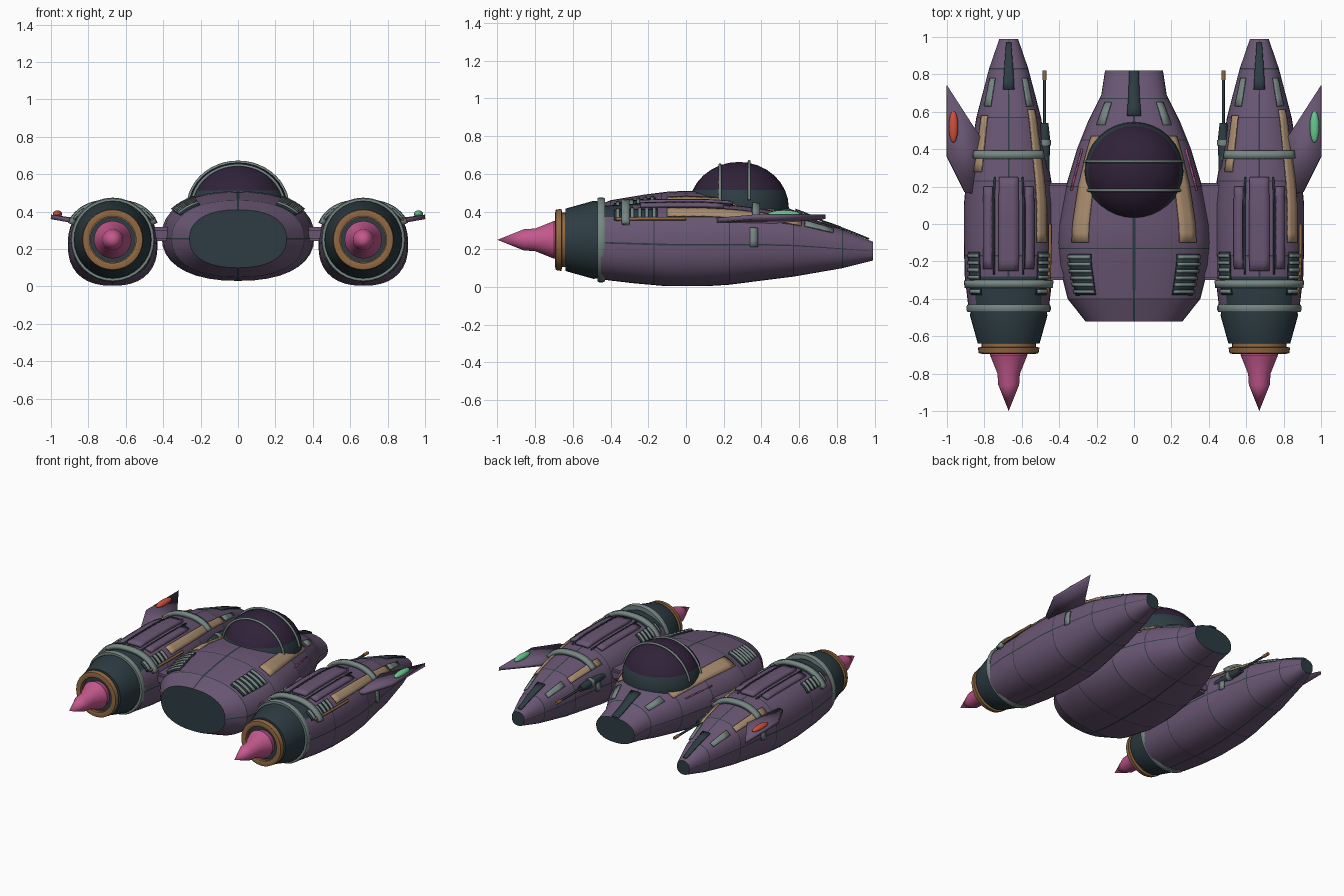
import bpy, bmesh, math
from math import sin, cos, pi, radians

cube = bpy.data.objects.get("Cube")
if cube:
    bpy.data.objects.remove(cube, do_unlink=True)


def material(name, r, g, b):
    m = bpy.data.materials.new(name)
    m.use_nodes = True
    m.diffuse_color = (r, g, b, 1)
    bsdf = next(n for n in m.node_tree.nodes if n.type == 'BSDF_PRINCIPLED')
    bsdf.inputs["Base Color"].default_value = (r, g, b, 1)
    bsdf.inputs["Roughness"].default_value = 0.7
    return m


PURPLE = material("purple_hull", .14, .092, .17)
SLATE = material("dark_slate", .026, .045, .055)
GREY = material("grey_green", .18, .24, .23)
TAN = material("tan_panel", .40, .27, .16)
COPPER = material("copper", .28, .14, .055)
PINK = material("pink_flame", .55, .10, .27)
GLASS = material("dark_glass", .03, .016, .042)
RED = material("red_light", .62, .08, .045)
GREEN = material("green_light", .14, .58, .28)


def finish(name, bm, mats, angle=35):
    bmesh.ops.recalc_face_normals(bm, faces=bm.faces)
    me = bpy.data.meshes.new(name)
    bm.to_mesh(me)
    bm.free()
    ob = bpy.data.objects.new(name, me)
    bpy.context.collection.objects.link(ob)
    for m in mats:
        me.materials.append(m)
    bpy.ops.object.select_all(action='DESELECT')
    bpy.context.view_layer.objects.active = ob
    ob.select_set(True)
    bpy.ops.object.shade_smooth_by_angle(angle=radians(angle))
    return ob


def section(body, y, t, lift=0.0):
    """Point on a hull at length y and angle t from straight up."""
    st = body["stations"]
    a, b = next(((p, q) for p, q in zip(st, st[1:]) if y <= q[0]), st[-2:])
    k = (y - a[0]) / (b[0] - a[0])
    w, lo, hi = (a[i] + (b[i] - a[i]) * k for i in (1, 2, 3))
    e = 2 / body["power"]
    px = math.copysign(abs(sin(t)) ** e, sin(t)) * (w + lift)
    pz = math.copysign(abs(cos(t)) ** e, cos(t)) * ((hi - lo) / 2 + lift)
    return (body["x"] + px, y, (hi + lo) / 2 + pz)


def hull(name, body, seams, dark_rule):
    """Lofted hull with narrow dark strips as panel seams."""
    d = .01
    quarters = [i * pi / 2 for i in range(4)]
    angles = sorted([i * pi / 18 for i in range(36) if i % 9] + [q + s for q in quarters for s in (-d, d)])
    ys = sorted({s[0] for s in body["stations"]} | {y + s for y in seams for s in (-.003, .003)})
    bm = bmesh.new()
    rings = [[bm.verts.new(section(body, y, t)) for t in angles] for y in ys]
    n = len(angles)
    for i in range(len(ys) - 1):
        for j in range(n):
            k = (j + 1) % n
            f = bm.faces.new((rings[i][j], rings[i][k], rings[i + 1][k], rings[i + 1][j]))
            thin = (angles[k] - angles[j]) % (2 * pi) < 3 * d
            f.material_index = int(thin or ys[i + 1] - ys[i] < .008 or dark_rule(f.calc_center_median()))
    for ring in (rings[0], rings[-1]):
        bm.faces.new(ring).material_index = 1
    return finish(name, bm, [PURPLE, SLATE], 20)


def plate(name, body, y0, y1, a0, a1, mat, lift=.005, thick=.009):
    """Thin panel that follows a hull between two lengths and two angles."""
    ny, na = max(1, round((y1 - y0) / .05)), max(1, round(abs(a1 - a0) / 6))
    bm = bmesh.new()
    grid = [[bm.verts.new(section(body, y0 + (y1 - y0) * i / ny, radians(a0 + (a1 - a0) * j / na), lift))
             for j in range(na + 1)] for i in range(ny + 1)]
    for i in range(ny):
        for j in range(na):
            bm.faces.new((grid[i][j], grid[i][j + 1], grid[i + 1][j + 1], grid[i + 1][j]))
    ob = finish(name, bm, [mat])
    mod = ob.modifiers.new("thickness", 'SOLIDIFY')
    mod.thickness, mod.offset = thick, 0


def lathe(name, profile, x, z, mat, closed=False, segs=32):
    """Round part turned about a line along y; profile is (y, radius)."""
    bm = bmesh.new()
    pts = profile + profile[:1] if closed else profile
    rings = [[bm.verts.new((x + r * sin(2 * pi * j / segs), y, z + r * cos(2 * pi * j / segs)))
              for j in range(segs)] for y, r in pts]
    for a, b in zip(rings, rings[1:]):
        for j in range(segs):
            bm.faces.new((a[j], a[(j + 1) % segs], b[(j + 1) % segs], b[j]))
    bmesh.ops.remove_doubles(bm, verts=bm.verts, dist=1e-5)
    return finish(name, bm, [mat])


def tube(name, pts, radius, mat):
    cu = bpy.data.curves.new(name, 'CURVE')
    cu.dimensions, cu.bevel_depth, cu.bevel_resolution, cu.use_fill_caps = '3D', radius, 2, True
    sp = cu.splines.new('POLY')
    sp.points.add(len(pts) - 1)
    for p, co in zip(sp.points, pts):
        p.co = (*co, 1)
    cu.materials.append(mat)
    bpy.context.collection.objects.link(bpy.data.objects.new(name, cu))


def ellipsoid(name, centre, size, mats, rule=lambda c: 0):
    bm = bmesh.new()
    bmesh.ops.create_uvsphere(bm, u_segments=32, v_segments=16, radius=1)
    bmesh.ops.scale(bm, vec=size, verts=bm.verts)
    bmesh.ops.translate(bm, vec=centre, verts=bm.verts)
    for f in bm.faces:
        f.material_index = rule(f.calc_center_median())
    finish(name, bm, mats)


def vents(name, body, y0, y1, a0, a1, count):
    plate(name + "_bed", body, y0, y1, a0, a1, SLATE, .004)
    step = (y1 - y0) / count
    for i in range(count):
        y = y0 + step * (i + .25)
        plate(f"{name}_slat_{i + 1}", body, y, y + step * .5, a0, a1, GREY, .013, .012)


# Central fuselage
fuselage = dict(x=0, power=2.3, stations=[
    (-.52, .26, .10, .41), (-.40, .355, .05, .46), (-.22, .40, .03, .49), (-.1, .408, .03, .505),
    (0, .402, .03, .51), (.2, .365, .035, .50), (.4, .305, .06, .46), (.55, .245, .08, .415),
    (.67, .185, .10, .37), (.69, .175, .105, .355), (.82, .155, .13, .31)])
hull("fuselage", fuselage, [-.4, -.13, .2, .45, .67], lambda c: False)
plate("tail_spine", fuselage, .58, .82, -7, 7, SLATE, .007)
for side, label in ((1, "left"), (-1, "right")):
    plate(label + "_fuselage_panel", fuselage, -.1, .47, side * 33, side * 51, TAN)
    plate(label + "_pink_stripe", fuselage, .18, .40, side * 61, side * 63, PINK)
    plate(label + "_tail_panel", fuselage, .53, .65, side * 34, side * 48, GREY)
    vents(label + "_fuselage_vent", fuselage, -.38, -.16, side * 31, side * 56, 6)

# Canopy dome and its hoops
ellipsoid("canopy", (0, .28, .42), (.265, .265, .243), [SLATE, GLASS], lambda c: int(c.z > .514))
for i, (y, r) in enumerate(((.18, .24), (.335, .258))):
    tube(f"canopy_hoop_{i + 1}", [(r * 1.04 * cos(radians(a)), y, .42 + r * .95 * sin(radians(a)))
                                  for a in range(10, 171, 8)], .008, GREY)

# Engine pods
POD_STATIONS = [(-.45, .215, .04, .43), (-.28, .235, .02, .44), (-.1, .24, .004, .445), (.1, .24, .004, .445),
                (.23, .228, .012, .437), (.37, .205, .03, .42), (.57, .173, .055, .385),
                (.83, .105, .10, .305), (.99, .05, .14, .24)]
for side, label in ((1, "left"), (-1, "right")):
    x = side * .67
    pod = dict(x=x, power=2.4, stations=POD_STATIONS)
    n = label + "_pod"
    hull(n, pod, [-.17, .23, .57, .83], lambda c: c.y < -.28 and c.z > .36)

    # Exhaust end
    lathe(n + "_nozzle", [(-.44, .20), (-.49, .207), (-.64, .165), (-.64, .13), (-.66, .13), (-.66, 0)], x, .25, SLATE)
    lathe(n + "_ring", [(-.47, .19), (-.47, .22), (-.46, .225), (-.44, .225), (-.43, .22), (-.43, .19)],
          x, .25, GREY, True)
    lathe(n + "_copper_neck", [(-.67, .12), (-.67, .145), (-.635, .145), (-.635, .12)], x, .25, COPPER, True)
    lathe(n + "_copper_rim", [(-.69, .125), (-.695, .14), (-.69, .16), (-.66, .165), (-.655, .125)],
          x, .25, COPPER, True)
    lathe(n + "_flame", [(-.66, 0), (-.66, .09), (-.70, .10), (-.80, .06), (-.86, .056), (-1, 0)], x, .25, PINK)

    # Bands, panels and vents on the shell
    plate(n + "_rear_band", pod, -.34, -.30, -66, 66, GREY, .012, .03)
    plate(n + "_front_band", pod, .35, .39, -52, 52, GREY, .014, .03)
    plate(n + "_long_panel", pod, -.1, .61, 34, 52, TAN)
    plate(n + "_short_panel", pod, .28, .58, -52, -36, TAN)
    plate(n + "_spine", pod, .72, .97, -9, 9, SLATE, .007)
    plate(n + "_top_panel", pod, -.25, .25, -9, 9, PURPLE, .012, .02)
    for s in (1, -1):
        plate(f"{n}_groove_{s}", pod, -.27, .25, s * 14, s * 16, SLATE)
        plate(f"{n}_raised_strip_{s}", pod, -.24, .2, s * 17, s * 29, PURPLE, .008, .016)
        plate(f"{n}_nose_panel_{s}", pod, .63, .78, s * 32, s * 50, GREY)
        plate(f"{n}_side_clip_{s}", pod, .34, .38, s * 68, s * 92, GREY)
        vents(f"{n}_vent_{s}", pod, -.38, -.15, s * 36, s * 58, 6)
    tube(n + "_pipe", [section(pod, y, radians(58), .014) for y in (-.37, -.25, -.1, 0)], .009, COPPER)

    # Gun on the inner side
    gx = side * .478
    lathe(n + "_gun_body", [(.28, 0), (.28, .025), (.45, .03), (.54, .02), (.54, 0)], gx, .29, SLATE, segs=12)
    lathe(n + "_gun_collar", [(.42, 0), (.42, .035), (.45, .035), (.45, 0)], gx, .29, GREY, segs=12)
    tube(n + "_gun_barrel", [(gx, .5, .29), (gx, .78, .29)], .008, SLATE)
    tube(n + "_gun_tip", [(gx, .77, .29), (gx, .82, .29)], .011, COPPER)

    # Outer fin with its marker light
    bm = bmesh.new()
    outline = [(1, .74, .372), (1, .36, .372), (.905, .17, .355), (.80, .15, .345), (.80, .43, .345)]
    bm.faces.new([bm.verts.new((side * px, py, pz)) for px, py, pz in outline])
    fin = finish(label + "_fin", bm, [PURPLE])
    fin.modifiers.new("thickness", 'SOLIDIFY').thickness = .024
    fin.modifiers["thickness"].offset = 0
    ellipsoid(label + "_marker_light", (side * .965, .52, .387), (.025, .085, .02), [GREEN if side > 0 else RED])

    # Pylon joining the pod to the fuselage
    bm = bmesh.new()
    bmesh.ops.create_cube(bm, size=1)
    bmesh.ops.scale(bm, vec=(.17, .52, .075), verts=bm.verts)
    bmesh.ops.translate(bm, vec=(side * .41, -.04, .28), verts=bm.verts)
    bmesh.ops.bevel(bm, geom=bm.edges[:], offset=.015, segments=2, affect='EDGES')
    finish(label + "_pylon", bm, [PURPLE])
